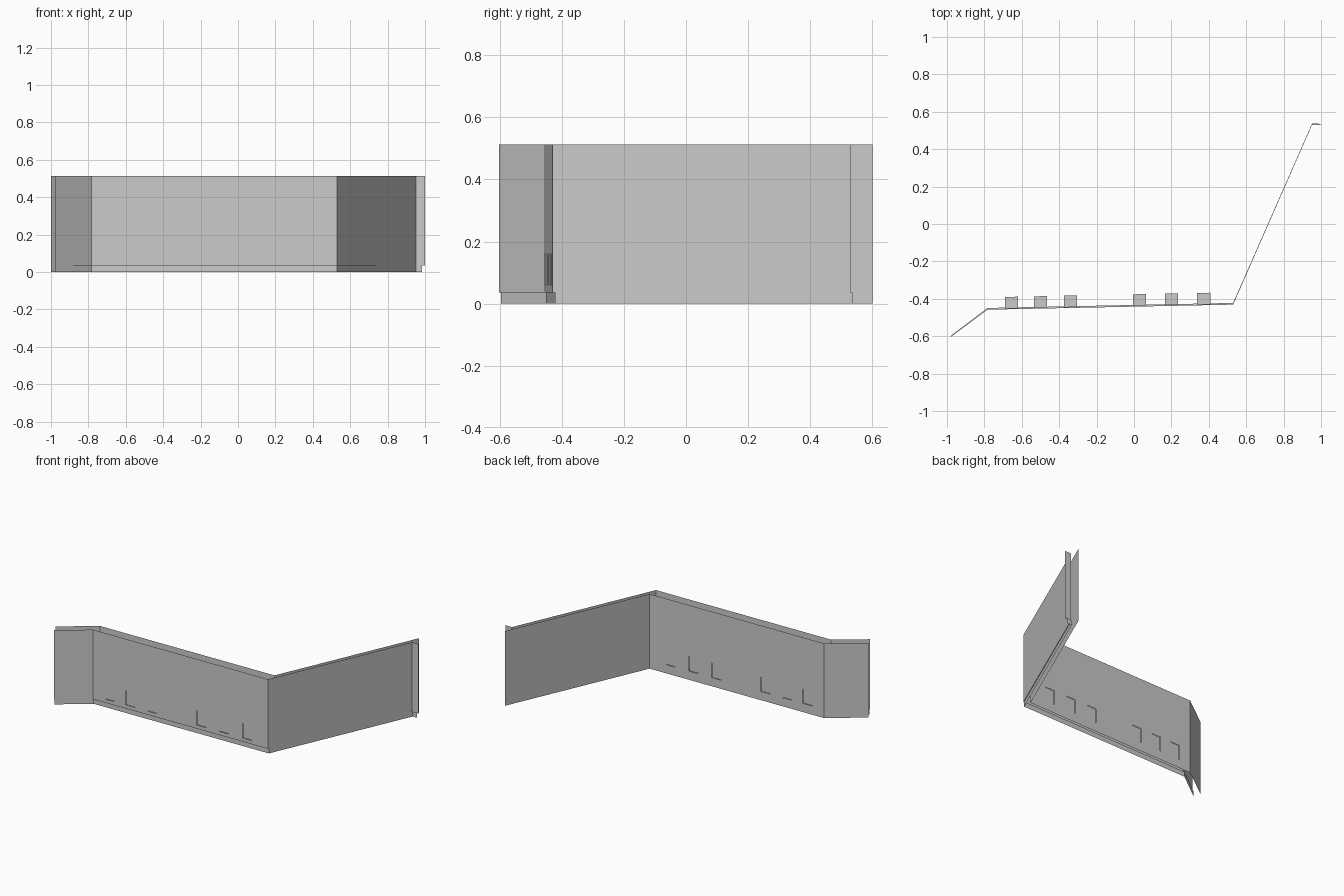
import bpy, bmesh

if "Cube" in bpy.data.objects:
    bpy.data.objects.remove(bpy.data.objects["Cube"])

HEIGHT = 0.513
KICK = 0.035
Z0, Z1 = 0.06, 0.16          # vent sill and head
HALF = 0.035                 # half vent width
VENTS = (-0.655, -0.5, -0.34, 0.03, 0.2, 0.373)


def make_object(name, bm):
    mesh = bpy.data.meshes.new(name)
    bm.to_mesh(mesh)
    bm.free()
    ob = bpy.data.objects.new(name, mesh)
    bpy.context.collection.objects.link(ob)
    return ob


def loft(bm, rows):
    """Join rows of points with quads."""
    verts = [[bm.verts.new(p) for p in row] for row in rows]
    for a, b in zip(verts, verts[1:]):
        for i in range(len(a) - 1):
            bm.faces.new((a[i], a[i + 1], b[i + 1], b[i]))


def at(path, z):
    return [(x, y, z) for x, y in path]


def cut(bm, co, no):
    bmesh.ops.bisect_plane(bm, geom=bm.verts[:] + bm.edges[:] + bm.faces[:],
                           plane_co=co, plane_no=no)


def open_vents(bm):
    """Cut the vent openings out of a wall sheet."""
    for z in (Z0, Z1):
        cut(bm, (0, 0, z), (0, 0, 1))
    for cx in VENTS:
        for x in (cx - HALF, cx + HALF):
            cut(bm, (x, 0, 0), (1, 0, 0))
    holes = []
    for f in bm.faces:
        c = f.calc_center_median()
        if Z0 < c.z < Z1 and any(abs(c.x - cx) < HALF for cx in VENTS):
            holes.append(f)
    bmesh.ops.delete(bm, geom=holes, context='FACES')


# Plan lines of the folded wall: outer face, recessed base, inner face
outer = [(-0.978, -0.603), (-0.783, -0.458), (0.53, -0.431), (0.952, 0.530), (1.0, 0.530)]
base = [(-0.978, -0.596), (-0.783, -0.449), (0.53, -0.422), (0.952, 0.537), (0.985, 0.537)]
inner = [(-1.0, -0.552), (-0.778, -0.388), (0.53, -0.361), (0.953, 0.602)]

# Outer sheet with an undercut base strip
bm = bmesh.new()
loft(bm, [at(base, 0), at(base, KICK), at(outer, KICK), at(outer, HEIGHT)])
open_vents(bm)
make_object("outer_wall", bm)

# Inner sheet, facing the other way
bm = bmesh.new()
loft(bm, [at(inner[::-1], 0), at(inner[::-1], HEIGHT)])
open_vents(bm)
make_object("inner_wall", bm)

# Closed vent blocks, set slightly back from both wall sheets
SLOPE = 0.027 / 1.31
for n, cx in enumerate(VENTS):
    bm = bmesh.new()
    bmesh.ops.create_cube(bm, size=1)
    for v in bm.verts:
        x = cx + (HALF if v.co.x > 0 else -HALF)
        y = -0.458 + (x + 0.783) * SLOPE + (0.066 if v.co.y > 0 else 0.004)
        v.co = (x, y, Z1 if v.co.z > 0 else Z0)
    make_object("vent_block_%d" % (n + 1), bm)
